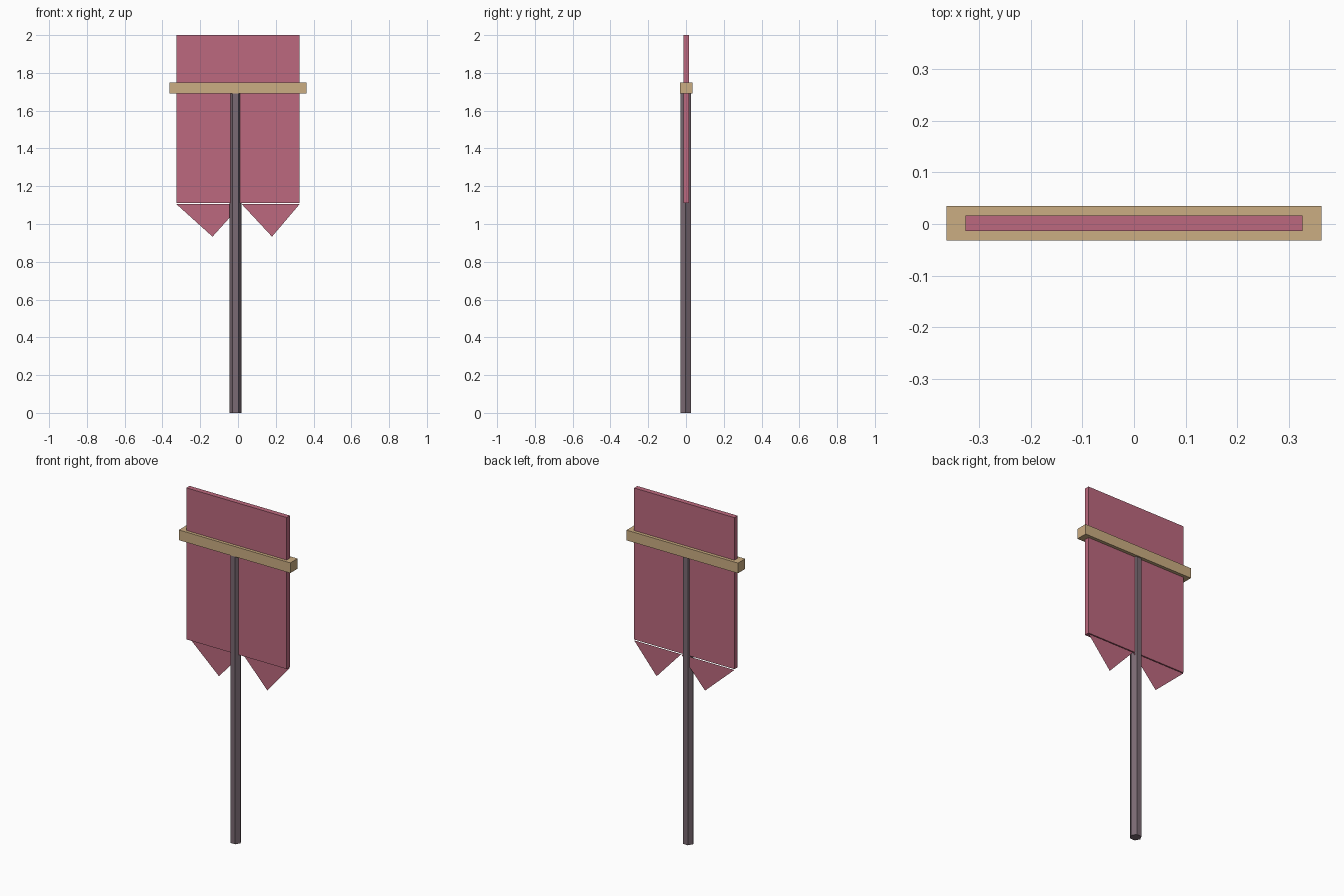
import bpy, bmesh, math

if "Cube" in bpy.data.objects:
    bpy.data.objects.remove(bpy.data.objects["Cube"])


def srgb(r, g, b):
    lin = lambda c: c / 12.92 if c <= 0.04045 else ((c + 0.055) / 1.055) ** 2.4
    return (lin(r / 255), lin(g / 255), lin(b / 255), 1.0)


def material(name, rgb):
    mat = bpy.data.materials.new(name)
    mat.diffuse_color = srgb(*rgb)
    mat.use_nodes = True
    mat.node_tree.nodes["Principled BSDF"].inputs["Base Color"].default_value = mat.diffuse_color
    return mat


def add_object(name, bm, mat):
    mesh = bpy.data.meshes.new(name)
    bmesh.ops.recalc_face_normals(bm, faces=bm.faces)
    bm.to_mesh(mesh)
    bm.free()
    mesh.materials.append(mat)
    obj = bpy.data.objects.new(name, mesh)
    bpy.context.collection.objects.link(obj)
    return obj


def prism(name, outline, z0, z1, mat):
    """Extrude a flat outline upwards from z0 to z1."""
    bm = bmesh.new()
    base = bm.faces.new([bm.verts.new((x, y, z0)) for x, y in outline])
    top = bmesh.ops.extrude_face_region(bm, geom=[base])["geom"]
    bmesh.ops.translate(bm, vec=(0, 0, z1 - z0),
                        verts=[v for v in top if isinstance(v, bmesh.types.BMVert)])
    return add_object(name, bm, mat)


def rect(x0, x1, y0, y1):
    return [(x0, y0), (x1, y0), (x1, y1), (x0, y1)]


cloth_red = material("dusty_red_cloth", (188, 105, 126))
tan_wood = material("tan_wood", (203, 173, 130))
dark_wood = material("dark_grey_wood", (122, 106, 115))

# Six-sided pole, corners pointing left and right
hexagon = [(-0.0135 + 0.032 * math.cos(math.radians(60 * i)),
            -0.002 + 0.032 * math.sin(math.radians(60 * i))) for i in range(6)]
prism("pole", hexagon, 0.0, 1.70, dark_wood)

# Crossbar wrapped around the cloth
prism("crossbar", rect(-0.362, 0.362, -0.032, 0.035), 1.69, 1.75, tan_wood)

# Cloth slab
prism("banner_cloth", rect(-0.326, 0.326, -0.014, 0.016), 1.11, 2.0, cloth_red)

# Two thin pointed tails hanging from the back edge of the cloth
for name, x0, tip, x1 in (("left_tail", -0.326, -0.135, 0.02),
                          ("right_tail", 0.02, 0.18, 0.326)):
    bm = bmesh.new()
    bm.faces.new([bm.verts.new((x, 0.016, z))
                  for x, z in ((x0, 1.105), (tip, 0.933), (x1, 1.105))])
    add_object(name, bm, cloth_red)
